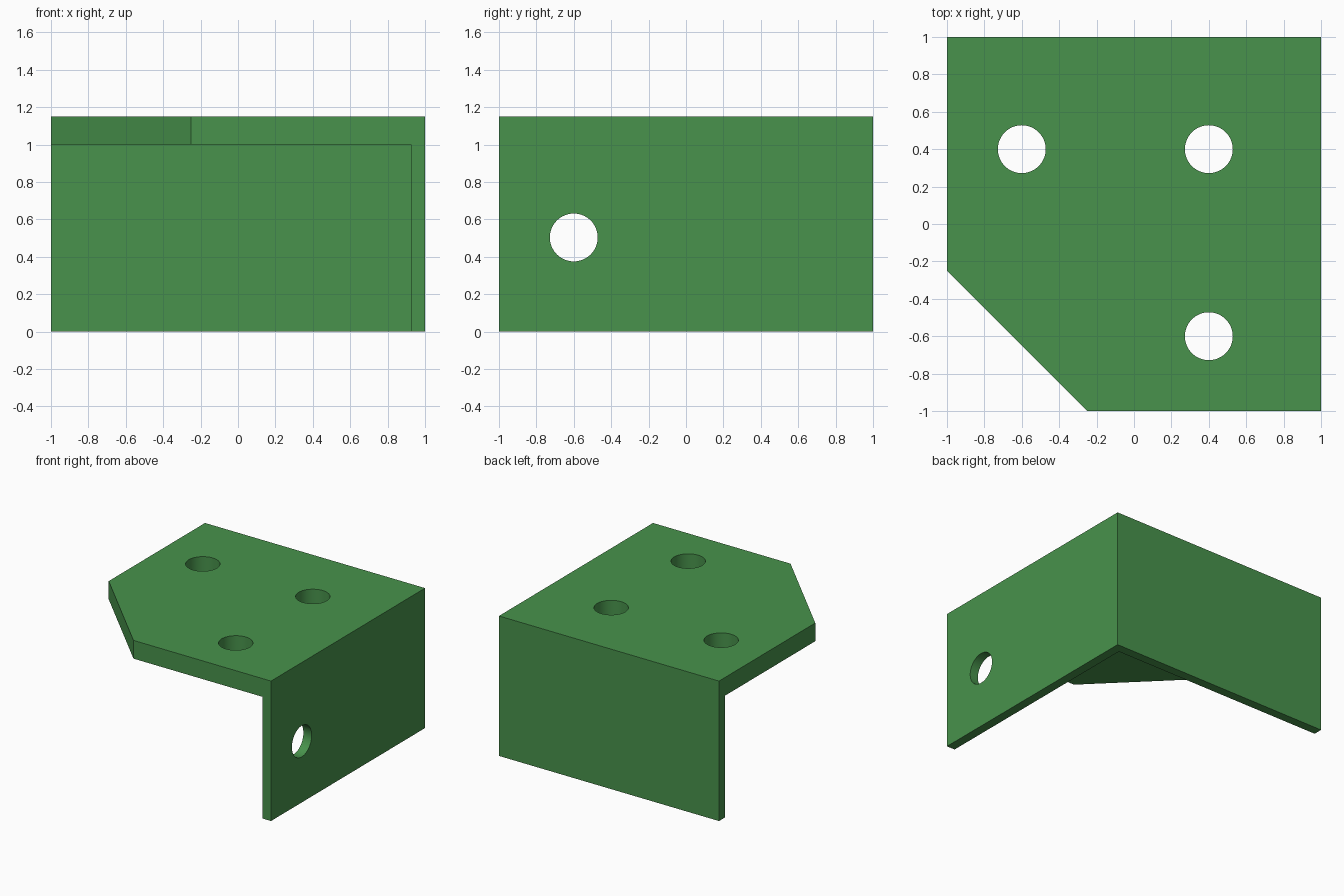
import bpy, bmesh, math

if "Cube" in bpy.data.objects:
    bpy.data.objects.remove(bpy.data.objects["Cube"])

green = bpy.data.materials.new("green")
green.diffuse_color = (0.065, 0.29, 0.072, 1)
green.use_nodes = True
green.node_tree.nodes["Principled BSDF"].inputs["Base Color"].default_value = green.diffuse_color


def prism(name, outline, z0, z1):
    """Extrude a flat outline from z0 to z1."""
    bm = bmesh.new()
    base = bm.faces.new([bm.verts.new((x, y, z0)) for x, y in outline])
    top = bmesh.ops.extrude_face_region(bm, geom=[base])["geom"]
    bmesh.ops.translate(bm, vec=(0, 0, z1 - z0),
                        verts=[v for v in top if isinstance(v, bmesh.types.BMVert)])
    bmesh.ops.recalc_face_normals(bm, faces=bm.faces)
    mesh = bpy.data.meshes.new(name)
    bm.to_mesh(mesh)
    bm.free()
    mesh.materials.append(green)
    ob = bpy.data.objects.new(name, mesh)
    bpy.context.collection.objects.link(ob)
    return ob


def cut(body, cutter):
    """Subtract the cutter from the body and remove it."""
    cutter.hide_render = True
    mod = body.modifiers.new("cut", "BOOLEAN")
    mod.operation, mod.solver, mod.object = "DIFFERENCE", "EXACT", cutter
    bpy.context.view_layer.objects.active = body
    bpy.ops.object.modifier_apply(modifier=mod.name)
    bpy.data.objects.remove(cutter)


def drill(body, location, rotation=(0, 0, 0)):
    bpy.ops.mesh.primitive_cylinder_add(vertices=64, radius=0.128, depth=0.5,
                                        location=location, rotation=rotation)
    cutter = bpy.context.object
    cutter.data.materials.append(green)
    cut(body, cutter)


# Corner bracket: block with one clipped corner
bracket = prism("corner_bracket",
                [(-0.25, -1), (1, -1), (1, 1), (-1, 1), (-1, -0.25)], 0, 1.15)

# Hollow below the top plate, leaving thin right and back walls
cut(bracket, prism("hollow_cutter",
                   [(-2, -2), (0.925, -2), (0.925, 0.925), (-2, 0.925)], -0.5, 1.0))

# Bolt holes in the top plate and right wall
for x, y in [(-0.6, 0.4), (0.4, 0.4), (0.4, -0.6)]:
    drill(bracket, (x, y, 1.1))
drill(bracket, (1, -0.6, 0.503), (0, math.pi / 2, 0))

# Smooth hole walls, sharp plate edges
bpy.ops.object.select_all(action="DESELECT")
bracket.select_set(True)
bpy.context.view_layer.objects.active = bracket
bpy.ops.object.shade_smooth_by_angle(angle=math.radians(30))
